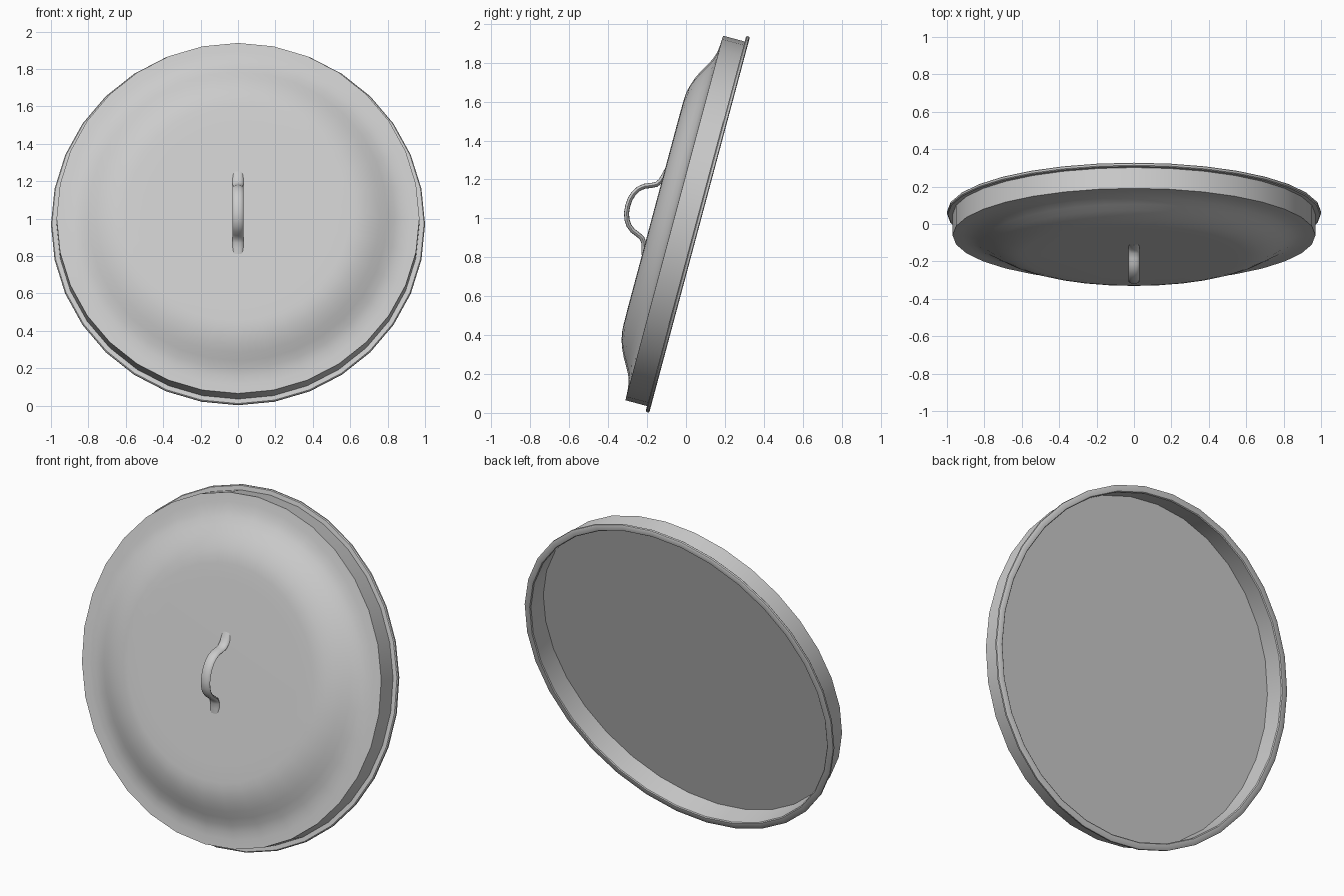
import bpy, bmesh, math
from mathutils import Matrix, Vector

if "Cube" in bpy.data.objects:
    bpy.data.objects.remove(bpy.data.objects["Cube"])

SEG = 32
# lid frame: local z is the lid axis (towards the front), local y points up the disc
TILT = Matrix.Translation((0, 0.07, 0.967)) @ Matrix.Rotation(math.radians(75), 4, 'X')

metal = bpy.data.materials.new("grey metal")
metal.diffuse_color = (0.6, 0.6, 0.6, 1)
metal.use_nodes = True
metal.node_tree.nodes["Principled BSDF"].inputs["Base Color"].default_value = metal.diffuse_color


def finish(name, bm, angle):
    bmesh.ops.recalc_face_normals(bm, faces=bm.faces)
    me = bpy.data.meshes.new(name)
    bm.to_mesh(me)
    bm.free()
    ob = bpy.data.objects.new(name, me)
    bpy.context.collection.objects.link(ob)
    me.materials.append(metal)
    me.transform(TILT)
    bpy.ops.object.select_all(action='DESELECT')
    ob.select_set(True)
    bpy.context.view_layer.objects.active = ob
    bpy.ops.object.shade_smooth_by_angle(angle=math.radians(angle))
    return ob


def skin(bm, rings):
    """Bridge successive rings of vertices and cap both ends."""
    for a, b in zip(rings, rings[1:]):
        n = len(a)
        for i in range(n):
            j = (i + 1) % n
            bm.faces.new((a[i], a[j], b[j], b[i]))
    bm.faces.new(rings[0])
    bm.faces.new(rings[-1])


# lid: domed front, side wall, rim lip, and hollow back, as (radius, height)
profile = [(0.5, 0.246), (0.60, 0.245), (0.64, 0.242), (0.68, 0.233), (0.72, 0.219),
           (0.76, 0.200), (0.80, 0.177), (0.84, 0.155), (0.88, 0.142), (0.92, 0.137),
           (0.97, 0.135), (0.97, 0.02), (0.995, 0.02), (1.0, 0.015), (1.0, 0.004),
           (0.995, 0.0), (0.965, 0.0), (0.96, 0.005), (0.96, 0.125)]
bm = bmesh.new()
rings = []
for r, h in profile:
    rings.append([bm.verts.new((r * math.sin(2 * math.pi * i / SEG),
                                r * math.cos(2 * math.pi * i / SEG), h))
                  for i in range(SEG)])
skin(bm, rings)
finish("lid", bm, 40)

# handle: flattened bar swept along a mirrored arch, as (offset up the disc, height)
half = [(0.225, 0.236), (0.195, 0.243), (0.165, 0.252), (0.143, 0.268), (0.13, 0.295),
        (0.118, 0.325), (0.098, 0.350), (0.07, 0.368), (0.037, 0.379), (0, 0.382)]
path = [Vector((0, u, h)) for u, h in half]
path += [Vector((0, -p.y, p.z)) for p in reversed(path[:-1])]
bm = bmesh.new()
rings = []
for i, p in enumerate(path):
    t = (path[min(i + 1, len(path) - 1)] - path[max(i - 1, 0)]).normalized()
    n = Vector((0, -t.z, t.y))
    rings.append([bm.verts.new(p + Vector((0.03 * math.cos(a), 0, 0)) + n * 0.013 * math.sin(a))
                  for a in (2 * math.pi * k / 12 for k in range(12))])
skin(bm, rings)
finish("handle", bm, 60)
